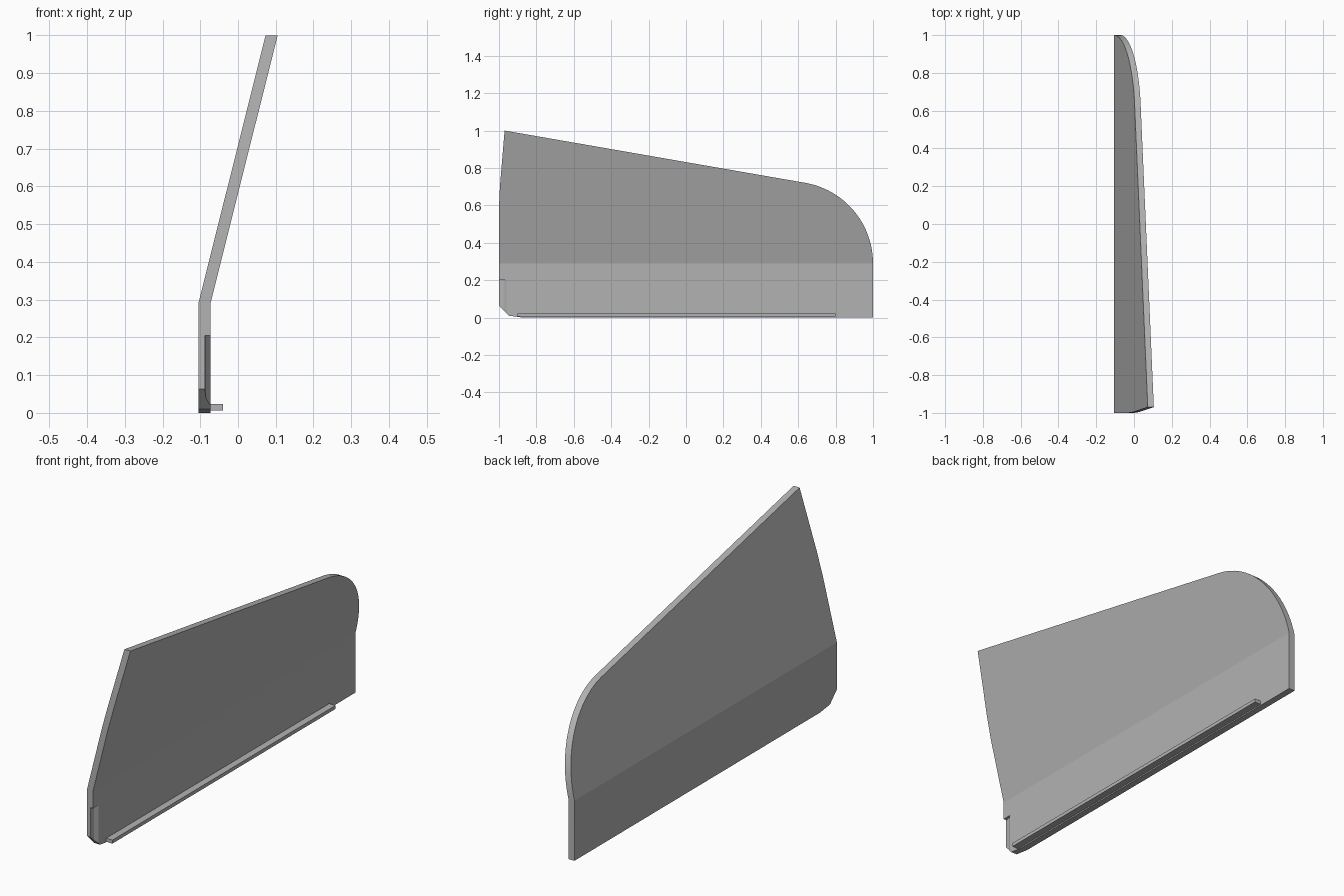
import bpy, bmesh, math

if "Cube" in bpy.data.objects:
    bpy.data.objects.remove(bpy.data.objects["Cube"], do_unlink=True)

GREY = (0.45, 0.45, 0.45, 1)
mat = bpy.data.materials.new("plain grey")
mat.use_nodes = True
mat.diffuse_color = GREY
mat.node_tree.nodes["Principled BSDF"].inputs["Base Color"].default_value = GREY

OUTER, INNER, FOLD = -0.105, -0.073, 0.29
SLOPE = 0.178 / 0.71


def finish(name, bm):
    bmesh.ops.recalc_face_normals(bm, faces=bm.faces)
    mesh = bpy.data.meshes.new(name)
    bm.to_mesh(mesh)
    bm.free()
    mesh.materials.append(mat)
    obj = bpy.data.objects.new(name, mesh)
    bpy.context.collection.objects.link(obj)
    return obj


def prism(name, outline, z0, z1):
    """Extrude an (x, y) outline from z0 to z1."""
    bm = bmesh.new()
    face = bm.faces.new([bm.verts.new((x, y, z0)) for x, y in outline])
    top = bmesh.ops.extrude_face_region(bm, geom=[face])["geom"]
    verts = [g for g in top if isinstance(g, bmesh.types.BMVert)]
    bmesh.ops.translate(bm, verts=verts, vec=(0, 0, z1 - z0))
    return finish(name, bm)


# Side silhouette (y, z), split along the fold line
lower = [(-1, FOLD), (-1, 0.063), (-0.947, 0.01), (-0.87, 0), (1, 0)]
R = 0.437
arc = [(1 - R + R * math.cos(math.radians(80 * i / 24)),
        FOLD + R * math.sin(math.radians(80 * i / 24))) for i in range(25)]
upper = arc + [(-0.97, 1), (-0.995, 0.7), (-1, 0.59)]
outline = lower + upper

# Folded panel: both skins plus the rim, leaning sideways above the fold
bm = bmesh.new()
skins = []
for x in (OUTER, INNER):
    ring = [bm.verts.new((x + max(0, z - FOLD) * SLOPE, y, z)) for y, z in outline]
    n = len(lower)
    bm.faces.new(ring[:n + 1])
    bm.faces.new(ring[n:] + ring[:1])
    skins.append(ring)
a, b = skins
for i in range(len(a)):
    j = (i + 1) % len(a)
    bm.faces.new((a[i], a[j], b[j], b[i]))
panel = finish("folded_panel", bm)

# Tapered recess at the front lower corner
cutter = prism("recess_cutter",
               [(-0.088, -1.05), (-0.088, -1), (-0.085, -0.975),
                (-0.073, -0.957), (-0.05, -0.957), (-0.05, -1.05)], 0.012, 0.205)
cutter.hide_render = True
cutter.hide_viewport = True
cut = panel.modifiers.new("recess", "BOOLEAN")
cut.operation = "DIFFERENCE"
cut.solver = "EXACT"
cut.object = cutter

# Bottom mounting rail
prism("mounting_rail", [(-0.08, -0.9), (-0.04, -0.9), (-0.04, 0.8), (-0.08, 0.8)],
      0.006, 0.023)

# Smooth rounded rim, sharp elsewhere
bpy.ops.object.select_all(action="DESELECT")
panel.select_set(True)
bpy.context.view_layer.objects.active = panel
bpy.ops.object.shade_smooth_by_angle(angle=math.radians(10))
